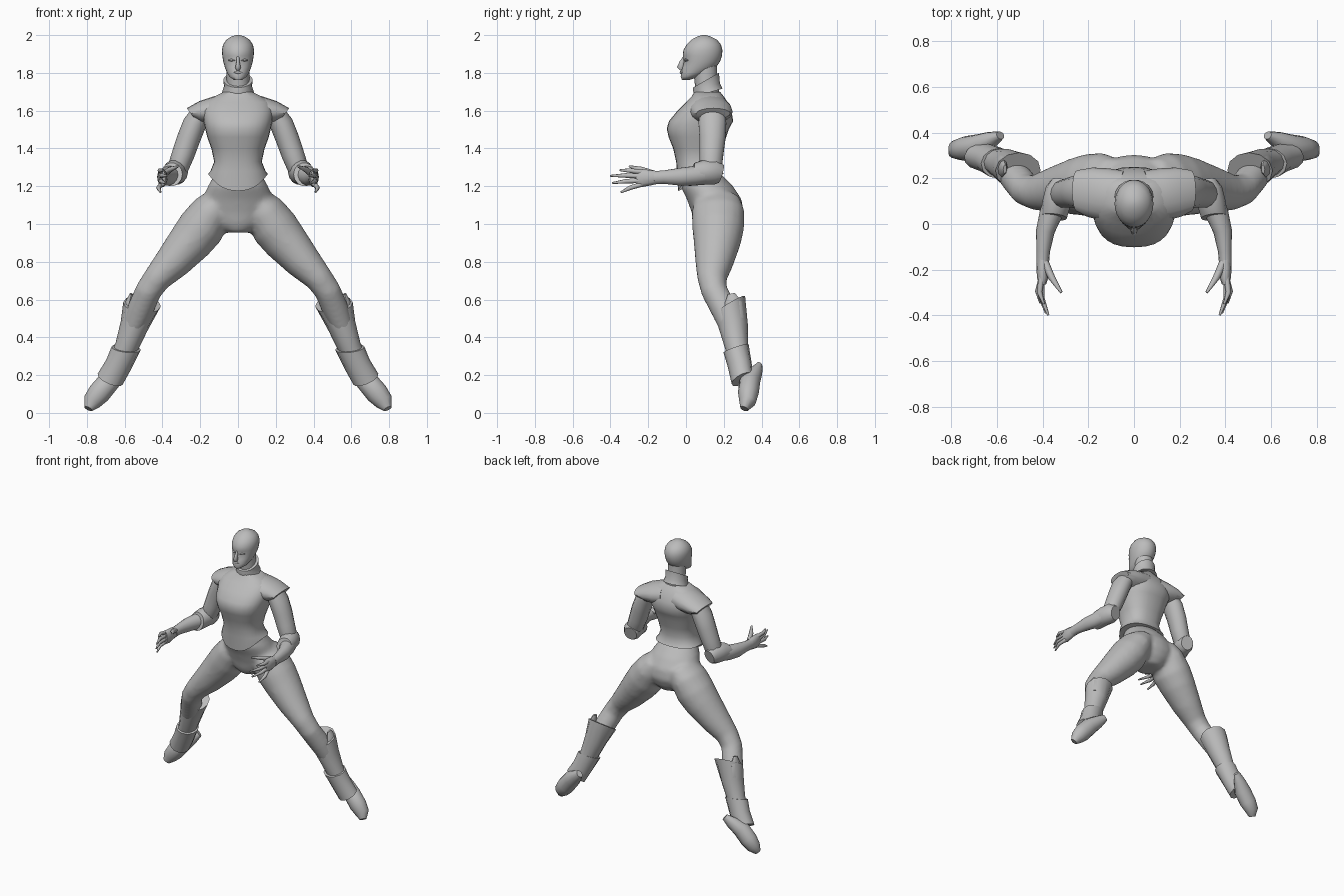
import bpy, bmesh, math
from mathutils import Vector

grey = bpy.data.materials.new("matte_grey")
grey.diffuse_color = (0.5, 0.5, 0.5, 1)


def spow(c, p):
    return math.copysign(abs(c) ** p, c)


def flat_rings(rows, n=24, p=1.0):
    """Level rings from rows of (z, half width, front y, back y)."""
    rings = []
    for z, w, f, b in rows:
        ring = []
        for i in range(n):
            a = 2 * math.pi * i / n
            ring.append(Vector((w * spow(math.cos(a), p),
                                (f + b) / 2 + (b - f) / 2 * spow(math.sin(a), p), z)))
        rings.append(ring)
    return rings


def path_rings(stations, ref, n=14, first=None, last=None):
    """Rings across a path of (x, y, z, radius a, radius b)."""
    pts = [Vector(s[:3]) for s in stations]
    rings = []
    for i, s in enumerate(stations):
        t = pts[min(i + 1, len(pts) - 1)] - pts[max(i - 1, 0)]
        if i == 0 and first:
            t = Vector(first)
        if i == len(pts) - 1 and last:
            t = Vector(last)
        t.normalize()
        u = t.cross(Vector(ref)).normalized()
        if u.dot(Vector((1, 0.1, 0.1))) < 0:
            u = -u
        v = u.cross(t).normalized()
        if v.dot(Vector(ref)) < 0:
            v = -v
        rings.append([pts[i] + u * s[3] * math.cos(2 * math.pi * k / n)
                      + v * s[4] * math.sin(2 * math.pi * k / n) for k in range(n)])
    return rings


def build(name, lofts, mirror=False, angle=40):
    """Skin each list of rings, cap the ends and make one object."""
    bm = bmesh.new()
    for rings in lofts:
        vs = [[bm.verts.new(c) for c in r] for r in rings]
        n = len(vs[0])
        for a, b in zip(vs, vs[1:]):
            for k in range(n):
                bm.faces.new((a[k], a[(k + 1) % n], b[(k + 1) % n], b[k]))
        bm.faces.new(vs[0])
        bm.faces.new(vs[-1])
    bmesh.ops.recalc_face_normals(bm, faces=bm.faces)
    me = bpy.data.meshes.new(name)
    bm.to_mesh(me)
    bm.free()
    me.materials.append(grey)
    ob = bpy.data.objects.new(name, me)
    bpy.context.collection.objects.link(ob)
    bpy.ops.object.select_all(action='DESELECT')
    ob.select_set(True)
    bpy.context.view_layer.objects.active = ob
    bpy.ops.object.shade_smooth_by_angle(angle=math.radians(angle))
    if mirror:
        m = ob.modifiers.new("mirror", 'MIRROR')
        m.use_mirror_merge = False
    return ob


Y, Z = (0, 1, 0), (0, 0, 1)

# Trousers: pelvis and both legs fused into one skin
pelvis = flat_rings([(1.27, .12, -.02, .18), (1.2, .16, -.03, .25), (1.13, .19, .005, .295),
                     (1.06, .19, .03, .305), (1.0, .14, .045, .28), (.955, .07, .07, .24)])
leg = path_rings([(.09, .165, 1.13, .08, .12), (.14, .17, 1.065, .11, .14),
                  (.195, .17, .98, .125, .138), (.25, .165, .91, .118, .126),
                  (.345, .15, .80, .097, .102), (.43, .138, .71, .074, .078),
                  (.475, .15, .645, .07, .07), (.515, .2, .55, .07, .07),
                  (.56, .25, .44, .06, .065)], Y, 20)
trousers = build("trousers", [pelvis, leg], True)
r = trousers.modifiers.new("fuse", 'REMESH')
r.mode = 'VOXEL'
r.voxel_size = .014
r.use_smooth_shade = True
s = trousers.modifiers.new("soften", 'SMOOTH')
s.factor, s.iterations = .5, 6

# Jacket with a pointed front hem
jacket = flat_rings([(1.24, .158, -.042, .2), (1.28, .146, -.048, .19), (1.33, .126, -.052, .178),
                     (1.40, .141, -.068, .195), (1.46, .163, -.092, .213), (1.505, .174, -.102, .228),
                     (1.545, .182, -.09, .25), (1.60, .19, -.045, .24), (1.645, .175, .0, .22),
                     (1.675, .125, .03, .2), (1.70, .075, .045, .18)], 28, .82)
for k, c in enumerate(jacket[0]):
    front = max(0, -math.sin(2 * math.pi * k / 28))
    c.z += .025 - .09 * front ** 2
build("jacket", [jacket])

# Flared shoulder caps
build("shoulder_cap", [path_rings([(.06, .12, 1.61, .08, .115), (.13, .13, 1.60, .073, .115),
                                   (.195, .14, 1.592, .06, .108), (.25, .145, 1.585, .035, .09)],
                                  Y, 16, last=(.8, 0, -.6))], True)

# Upper arm sleeve
build("sleeve", [path_rings([(.19, .14, 1.60, .05, .07), (.23, .14, 1.53, .062, .075),
                             (.262, .14, 1.45, .062, .07), (.29, .135, 1.37, .06, .064),
                             (.32, .13, 1.29, .055, .06), (.335, .125, 1.245, .04, .045)], Y)], True)

# Elbow cuff and forearm
build("elbow_cuff", [path_rings([(.318, .185, 1.265, .045, .05), (.325, .15, 1.275, .062, .068),
                                 (.34, .09, 1.272, .062, .066), (.352, .03, 1.262, .058, .064)],
                                Z, last=(.1, -1, .25))], True)
build("forearm", [path_rings([(.34, .12, 1.265, .05, .05), (.365, .04, 1.255, .05, .052),
                              (.388, -.03, 1.25, .041, .048), (.398, -.12, 1.248, .03, .036),
                              (.40, -.17, 1.245, .028, .036)], Z)], True)

# Hand: palm, four fingers and thumb
hand = [path_rings([(.40, -.14, 1.247, .024, .033), (.40, -.19, 1.245, .027, .043),
                    (.40, -.235, 1.243, .025, .05), (.40, -.265, 1.243, .015, .045)], Z, 10)]
for z0, x1, y1, z1 in [(1.275, .395, -.35, 1.285), (1.253, .375, -.40, 1.255),
                       (1.23, .385, -.39, 1.217), (1.21, .41, -.345, 1.168)]:
    mid = ((.405 + x1) / 2 + .014, (-.245 + y1) / 2, (z0 + z1) / 2 + .003)
    hand.append(path_rings([(.405, -.235, z0, .013, .013), (*mid, .012, .012),
                            (x1, y1, z1, .005, .005)], Z, 8))
hand.append(path_rings([(.39, -.17, 1.265, .018, .018), (.36, -.235, 1.288, .015, .015),
                        (.318, -.30, 1.305, .006, .006)], Z, 8))
build("hand", hand, True, 60)

# Tall boot, ankle guard and pointed foot
build("boot_shaft", [path_rings([(.508, .235, .575, .1, .09), (.55, .25, .46, .075, .078),
                                 (.59, .268, .35, .062, .062), (.64, .29, .25, .055, .055)],
                                Y, 12, first=(.1, .5, -.85))], True)
build("boot_flap", [path_rings([(.565, .24, .63, .008, .02), (.575, .25, .585, .022, .045),
                                (.59, .255, .50, .02, .05)], Y, 8)], True)
build("ankle_guard", [path_rings([(.592, .265, .342, .078, .07), (.635, .285, .25, .07, .064),
                                  (.677, .298, .178, .072, .062)], Y, 12,
                                 first=(.1, .3, -.9), last=(.35, .4, -.8))], True)
build("foot", [path_rings([(.585, .388, .25, .025, .018), (.625, .37, .215, .042, .036),
                           (.68, .338, .17, .058, .056), (.735, .33, .105, .06, .055),
                           (.772, .325, .06, .05, .045), (.792, .308, .022, .024, .022)], Y, 12)], True)

# Neck and tilted collar
build("neck", [path_rings([(0, .115, 1.69, .062, .062), (0, .105, 1.76, .06, .06),
                           (0, .1, 1.84, .06, .065)], Y, 16)])
build("collar", [path_rings([(0, .118, 1.695, .085, .08), (0, .108, 1.73, .074, .074),
                             (0, .106, 1.762, .078, .08)], Y, 18, last=(0, -.5, .87))])

# Bald head with shallow eye sockets
head = flat_rings([(1.763, .022, -.022, .02), (1.78, .046, -.028, .07), (1.80, .058, -.025, .12),
                   (1.83, .07, -.02, .16), (1.86, .078, -.014, .18), (1.89, .083, -.017, .19),
                   (1.92, .085, -.014, .193), (1.95, .079, .003, .185), (1.975, .062, .028, .165),
                   (1.993, .035, .06, .13), (2.0, .01, .085, .105)], 28)
for c in head[4]:
    if c.y < .05 and .015 < abs(c.x) < .06:
        c.y += .008
build("head", [head], angle=60)

# Facial features
build("nose", [path_rings([(0, -.008, 1.885, .008, .008), (0, -.022, 1.855, .009, .014),
                           (0, -.029, 1.83, .015, .02), (0, -.02, 1.818, .011, .012)], Y, 10)], angle=60)
build("lips", [path_rings([(-.022, -.017, 1.802, .003, .004), (0, -.025, 1.803, .009, .009),
                           (.022, -.017, 1.802, .003, .004)], Y, 8)], angle=60)
build("eyelid", [path_rings([(.016, -.002, 1.866, .003, .005), (.032, -.001, 1.868, .008, .01),
                             (.05, .008, 1.867, .003, .005)], Y, 8)], True, 60)
